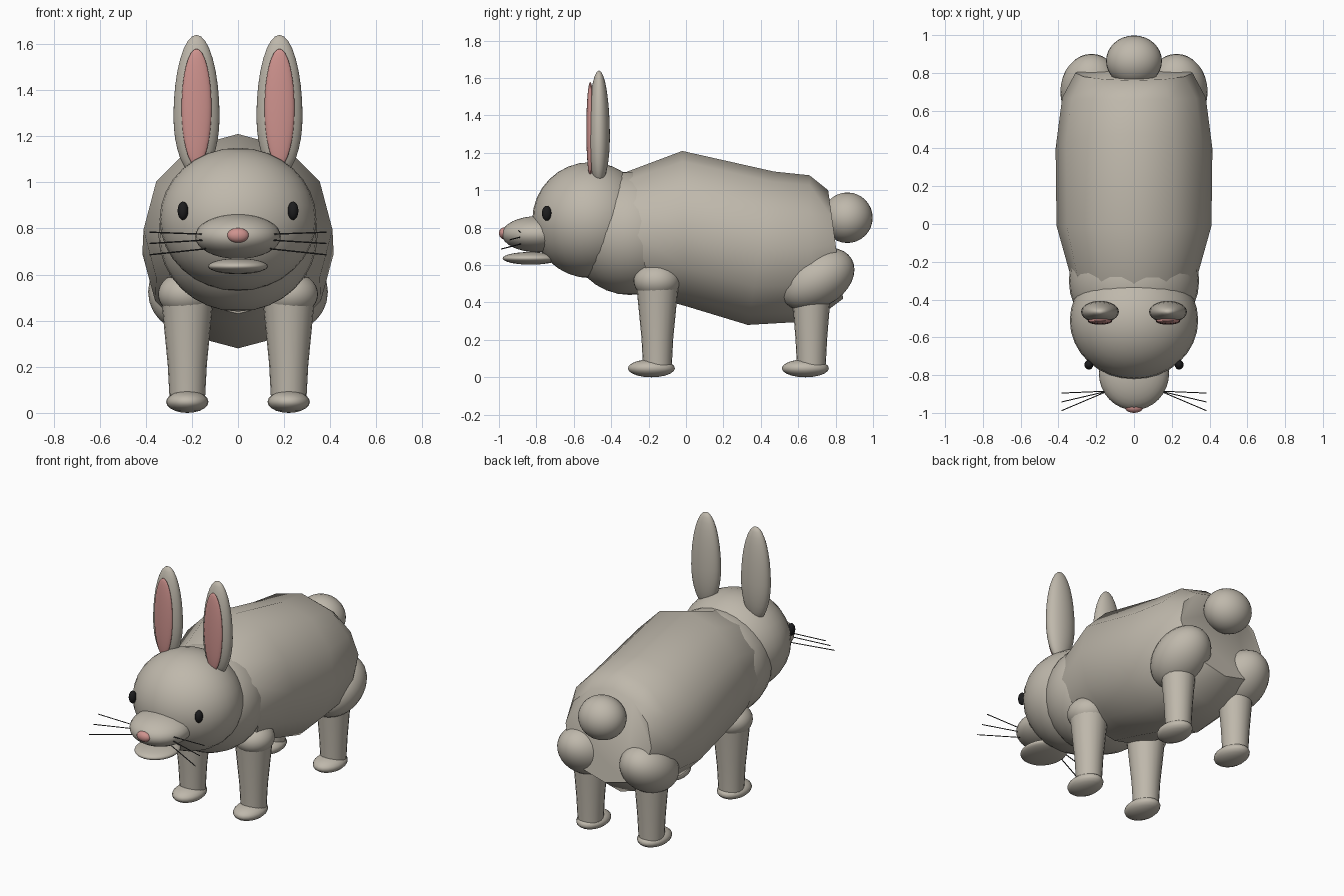
import bpy, bmesh, math
from mathutils import Matrix, Vector

if "Cube" in bpy.data.objects:
    bpy.data.objects.remove(bpy.data.objects["Cube"])


def material(name, rgb):
    m = bpy.data.materials.new(name)
    m.diffuse_color = (*rgb, 1)
    m.use_nodes = True
    m.node_tree.nodes["Principled BSDF"].inputs["Base Color"].default_value = m.diffuse_color
    return m


FUR = material("grey_fur", (0.52, 0.48, 0.41))
PINK = material("pink_skin", (0.62, 0.29, 0.27))
BLACK = material("black_eye", (0.012, 0.012, 0.013))
DARK = material("dark_whisker", (0.04, 0.04, 0.04))


def finish(name, bm, mat, angle=50):
    bmesh.ops.recalc_face_normals(bm, faces=bm.faces)
    me = bpy.data.meshes.new(name)
    bm.to_mesh(me)
    bm.free()
    me.materials.append(mat)
    ob = bpy.data.objects.new(name, me)
    bpy.context.collection.objects.link(ob)
    bpy.ops.object.select_all(action='DESELECT')
    ob.select_set(True)
    bpy.context.view_layer.objects.active = ob
    bpy.ops.object.shade_smooth_by_angle(angle=math.radians(angle))
    return ob


def ellipsoid(name, centre, radii, mat=FUR, tilt=0, low_rz=None, seg=32):
    """Ellipsoid tilted about x; low_rz gives the lower half its own height."""
    bm = bmesh.new()
    bmesh.ops.create_uvsphere(bm, u_segments=seg, v_segments=seg // 2, radius=1)
    for v in bm.verts:
        rz = low_rz if low_rz and v.co.z < 0 else radii[2]
        v.co = Vector((v.co.x * radii[0], v.co.y * radii[1], v.co.z * rz))
    bm.transform(Matrix.Translation(centre) @ Matrix.Rotation(math.radians(tilt), 4, 'X'))
    return finish(name, bm, mat, 60)


def loft(name, rings, mat=FUR):
    """Skin a list of equal-length point rings and cap both ends."""
    bm = bmesh.new()
    loops = [[bm.verts.new(p) for p in ring] for ring in rings]
    n = len(loops[0])
    for a, b in zip(loops, loops[1:]):
        for i in range(n):
            bm.faces.new((a[i], a[(i + 1) % n], b[(i + 1) % n], b[i]))
    bm.faces.new(loops[0])
    bm.faces.new(loops[-1])
    return finish(name, bm, mat)


def body_ring(top, bottom, half_width, n=12):
    """Leaning ring given by its top and bottom (y, z) points."""
    pts = []
    for i in range(n):
        a = 2 * math.pi * i / n
        t = (1 + math.cos(a)) / 2
        pts.append((half_width * math.sin(a),
                    bottom[0] + (top[0] - bottom[0]) * t,
                    bottom[1] + (top[1] - bottom[1]) * t))
    return pts


def leg_ring(x, y, z, r, n=20):
    return [(x + r * math.cos(2 * math.pi * i / n),
             y + r * math.sin(2 * math.pi * i / n), z) for i in range(n)]


def whisker(name, a, b, r=0.003):
    a, b = Vector(a), Vector(b)
    bm = bmesh.new()
    bmesh.ops.create_cone(bm, cap_ends=True, segments=6, radius1=r, radius2=r,
                          depth=(b - a).length)
    rot = (b - a).to_track_quat('Z', 'Y').to_matrix().to_4x4()
    bm.transform(Matrix.Translation((a + b) / 2) @ rot)
    finish(name, bm, DARK)


# Body, from chest to rump
loft("body", [
    body_ring((-0.34, 1.09), (-0.18, 0.43), 0.34),
    body_ring((-0.02, 1.21), (0.00, 0.38), 0.41),
    body_ring((0.47, 1.10), (0.33, 0.28), 0.415),
    body_ring((0.66, 1.08), (0.68, 0.30), 0.38),
    body_ring((0.76, 1.00), (0.84, 0.42), 0.31),
])
ellipsoid("neck", (0, -0.30, 0.77), (0.345, 0.33, 0.33))
ellipsoid("tail", (0, 0.863, 0.853), (0.148, 0.135, 0.135))

# Head and face
ellipsoid("head", (0, -0.51, 0.84), (0.34, 0.312, 0.31))
ellipsoid("muzzle", (0, -0.79, 0.765), (0.186, 0.195, 0.097))
ellipsoid("lower_jaw", (0, -0.83, 0.636), (0.13, 0.15, 0.034))
ellipsoid("nose", (0, -0.972, 0.77), (0.048, 0.028, 0.032), PINK, seg=20)

# Paired parts
for side, s in (("left", 1), ("right", -1)):
    ellipsoid(f"{side}_eye", (s * 0.239, -0.745, 0.877), (0.023, 0.026, 0.04), BLACK, seg=20)
    ellipsoid(f"{side}_ear", (s * 0.18, -0.465, 1.285), (0.1, 0.058, 0.355), low_rz=0.255)
    ellipsoid(f"{side}_inner_ear", (s * 0.18, -0.512, 1.325), (0.065, 0.021, 0.255), PINK)

    # Whiskers fan down and forward
    for i, (z0, y1, z1) in enumerate(((0.775, -0.895, 0.784),
                                      (0.75, -0.942, 0.735),
                                      (0.712, -0.988, 0.686))):
        whisker(f"{side}_whisker_{i + 1}", (s * 0.14, -0.885, z0), (s * 0.383, y1, z1))

    # Shoulder and haunch
    ellipsoid(f"{side}_shoulder", (s * 0.225, -0.155, 0.515), (0.122, 0.125, 0.097))
    ellipsoid(f"{side}_haunch", (s * 0.225, 0.70, 0.525), (0.165, 0.215, 0.15), tilt=30)

    # Legs and feet
    for part, y, top in (("front", -0.153, (0.475, 0.111)), ("hind", 0.67, (0.42, 0.102))):
        loft(f"{side}_{part}_leg", [leg_ring(s * 0.22, y, z, r) for z, r in
                                    (top, (0.21, 0.085), (0.06, 0.077))])
        ellipsoid(f"{side}_{part}_foot", (s * 0.22, y - 0.032, 0.048), (0.092, 0.126, 0.048),
                  seg=20)
